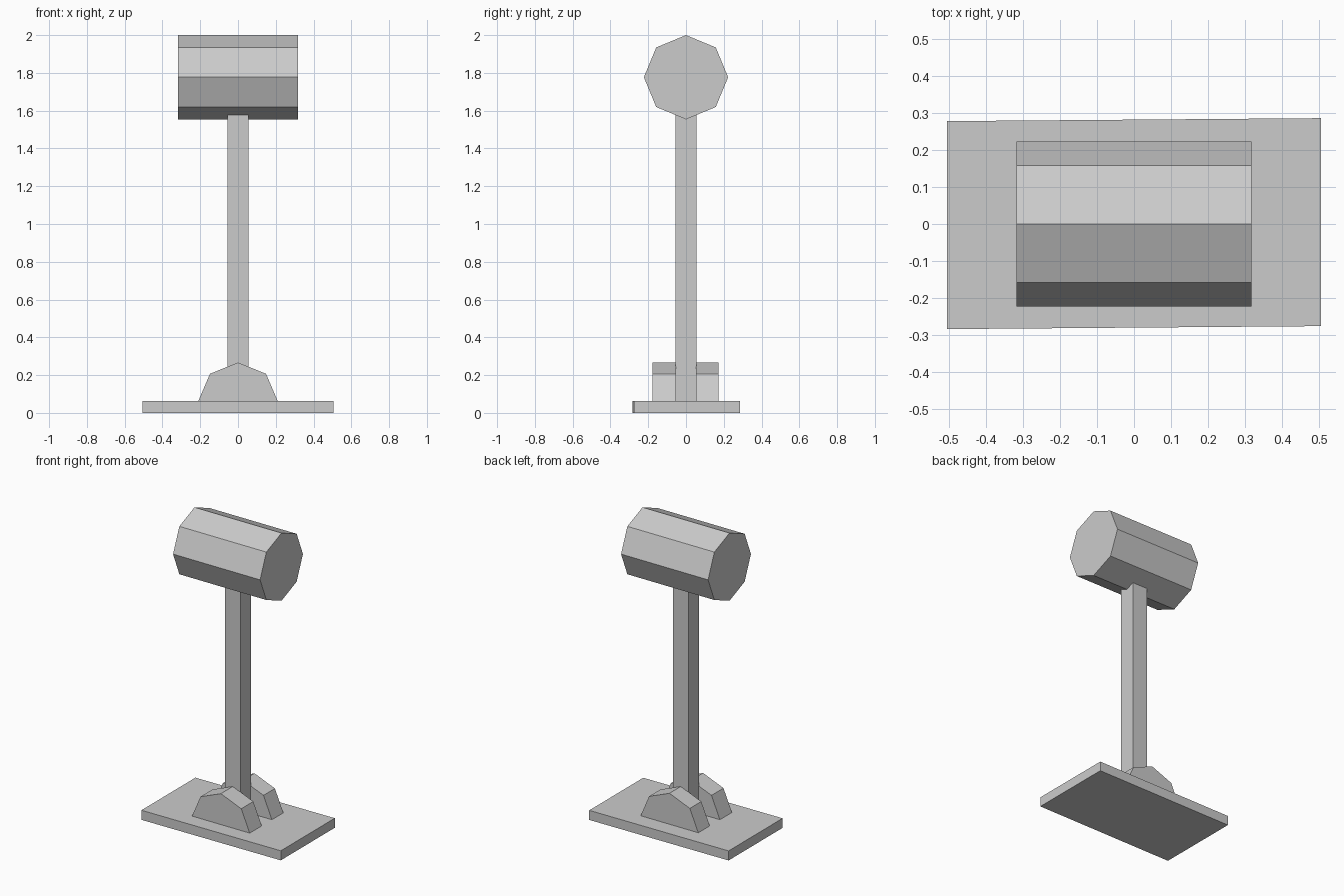
import bpy, bmesh, math
from mathutils import Vector

if "Cube" in bpy.data.objects:
    bpy.data.objects.remove(bpy.data.objects["Cube"])


def prism(name, points, offset):
    """Extrude a closed outline along an offset vector."""
    bm = bmesh.new()
    face = bm.faces.new([bm.verts.new(p) for p in points])
    result = bmesh.ops.extrude_face_region(bm, geom=[face])
    moved = [v for v in result["geom"] if isinstance(v, bmesh.types.BMVert)]
    bmesh.ops.translate(bm, verts=moved, vec=Vector(offset))
    bmesh.ops.recalc_face_normals(bm, faces=bm.faces)
    mesh = bpy.data.meshes.new(name)
    bm.to_mesh(mesh)
    bm.free()
    obj = bpy.data.objects.new(name, mesh)
    bpy.context.collection.objects.link(obj)
    return obj


def ring(radius, steps):
    """Points of an octagon at the given corner indices."""
    return [(radius * math.cos(i * math.pi / 4), radius * math.sin(i * math.pi / 4))
            for i in steps]


BASE_TOP = 0.063

# Slightly skewed base plate
prism("base_plate",
      [(-0.505, -0.284, 0), (0.505, -0.276, 0), (0.505, 0.286, 0), (-0.505, 0.278, 0)],
      (0, 0, BASE_TOP))

# Square handle, running up into the head
S = 0.055
prism("handle", [(-S, -S, BASE_TOP), (S, -S, BASE_TOP), (S, S, BASE_TOP), (-S, S, BASE_TOP)],
      (0, 0, 1.577 - BASE_TOP))

# Half-octagon brackets either side of the handle
for name, y0, y1 in (("front_bracket", -0.178, -0.053), ("back_bracket", 0.053, 0.172)):
    outline = [(x, y0, BASE_TOP + z * 0.97) for x, z in ring(0.21, range(5))]
    prism(name, outline, (0, y1 - y0, 0))

# Octagonal hammer head
prism("hammer_head", [(-0.317, y, 1.777 + z) for y, z in ring(0.223, range(8))],
      (0.634, 0, 0))
